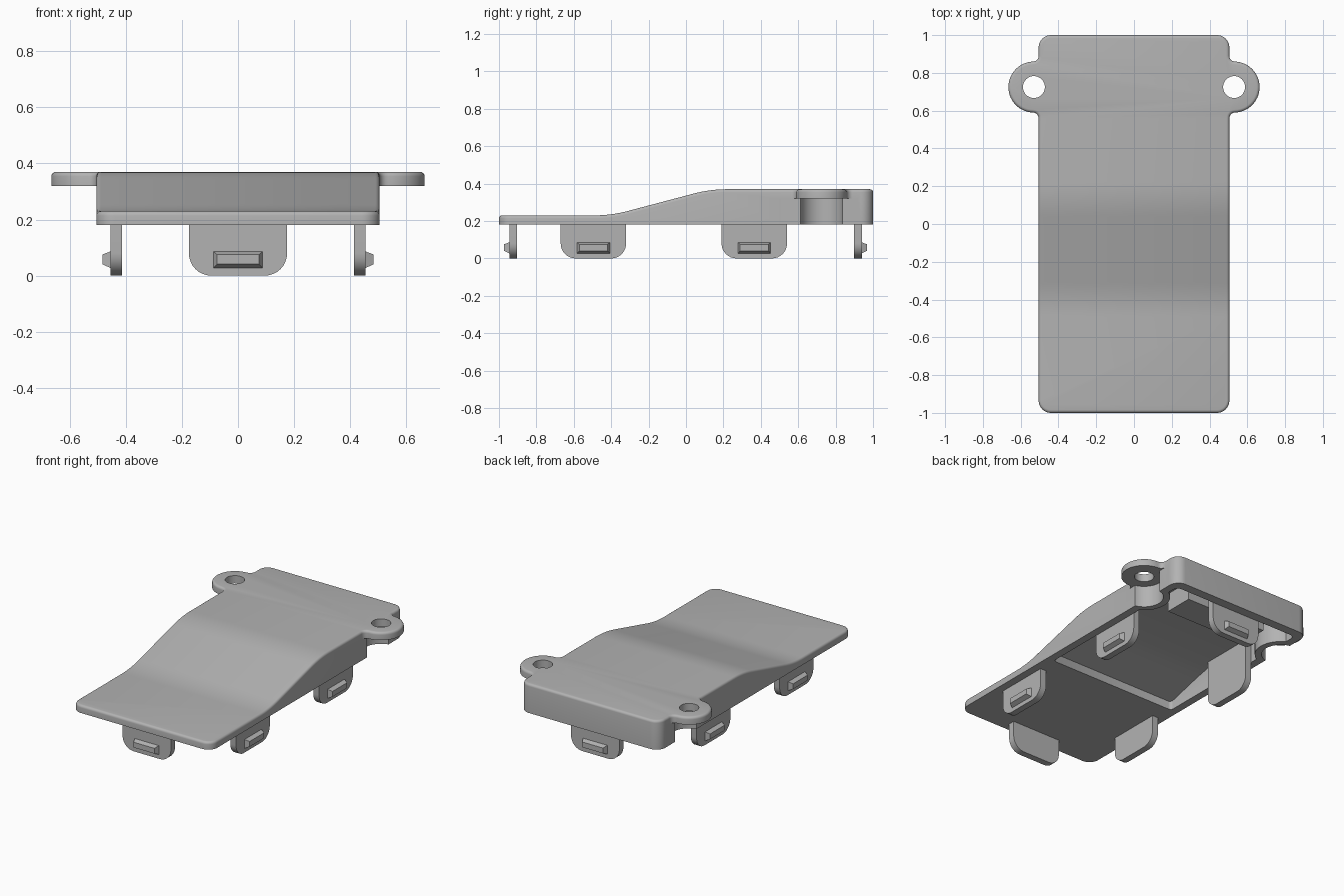
import bpy, bmesh
from math import sin, cos, radians, pi
from mathutils import Matrix, Vector

cube = bpy.data.objects.get("Cube")
if cube:
    bpy.data.objects.remove(cube, do_unlink=True)

GREY = (0.45, 0.45, 0.45, 1)
mat = bpy.data.materials.new("grey plastic")
mat.use_nodes = True
mat.diffuse_color = GREY
mat.node_tree.nodes["Principled BSDF"].inputs["Base Color"].default_value = GREY

BOTTOM, LOW, HIGH = 0.18, 0.23, 0.37
HALF = 0.505
EAR = Vector((0.53, 0.725))


def arc(cx, cy, r, a, b, n=8):
    angles = [radians(a + (b - a) * i / n) for i in range(n + 1)]
    return [(cx + r * cos(t), cy + r * sin(t)) for t in angles]


def ease(a, c, b, n=8):
    """Smooth bend from a to b around control point c."""
    a, c, b = Vector(a), Vector(c), Vector(b)
    ts = [i / n for i in range(n + 1)]
    return [tuple(a * (1 - t) ** 2 + c * 2 * t * (1 - t) + b * t * t) for t in ts]


def prism(name, points, lo, hi, axis="z"):
    """Extrude a closed 2D outline along z (plan), x (side profile) or y (front)."""
    put = {"z": lambda p, h: (p[0], p[1], h),
           "x": lambda p, h: (h, p[0], p[1]),
           "y": lambda p, h: (p[0], h, p[1])}[axis]
    bm = bmesh.new()
    face = bm.faces.new([bm.verts.new(put(p, lo)) for p in points])
    side = bmesh.ops.extrude_face_region(bm, geom=[face])
    shift = Vector(put((0, 0), hi - lo))
    bmesh.ops.translate(bm, vec=shift, verts=[v for v in side["geom"] if isinstance(v, bmesh.types.BMVert)])
    bmesh.ops.recalc_face_normals(bm, faces=bm.faces)
    mesh = bpy.data.meshes.new(name)
    bm.to_mesh(mesh)
    bm.free()
    mesh.materials.append(mat)
    obj = bpy.data.objects.new(name, mesh)
    bpy.context.collection.objects.link(obj)
    return obj


def combine(obj, other, operation):
    """Apply a boolean and discard the cutter."""
    mod = obj.modifiers.new("cut", "BOOLEAN")
    mod.operation, mod.solver, mod.object = operation, "EXACT", other
    bpy.context.view_layer.update()
    graph = bpy.context.evaluated_depsgraph_get()
    mesh = bpy.data.meshes.new_from_object(obj.evaluated_get(graph))
    obj.modifiers.clear()
    obj.data = mesh
    bpy.data.objects.remove(other, do_unlink=True)


def smooth(obj):
    bpy.ops.object.select_all(action="DESELECT")
    obj.select_set(True)
    bpy.context.view_layer.objects.active = obj
    bpy.ops.object.shade_smooth_by_angle(angle=radians(32))


def mirrored(half):
    return half + [(-x, y) for x, y in reversed(half)]


def disc(r, side, lo, hi):
    return prism("disc_cutter", arc(side * EAR.x, EAR.y, r, 0, 352.5, 47), lo, hi)


# Cover: plan outline with two screw ears, crossed with the sloping profile
fillet = 0.03
half = (arc(HALF - 0.065, -0.935, 0.065, -90, 0)
        + arc(HALF + fillet, EAR.y - 0.165, fillet, 180, 92, 6)
        + arc(EAR.x, EAR.y, 0.135, -88, 88, 28)
        + arc(HALF + fillet, EAR.y + 0.165, fillet, 268, 180, 6)
        + arc(HALF - 0.065, 0.935, 0.065, 0, 90))
cover = prism("cover", mirrored(half), BOTTOM, 0.5)
rise = (HIGH - LOW) / 0.53 * 0.09
profile = ([(-1.1, 0.1), (-1.1, LOW)]
           + ease((-0.49, LOW), (-0.4, LOW), (-0.31, LOW + rise))
           + ease((0.04, HIGH - rise), (0.13, HIGH), (0.22, HIGH))
           + [(1.1, HIGH), (1.1, 0.1)])
combine(cover, prism("profile_cutter", profile, -0.9, 0.9, "x"), "INTERSECT")

# Rounded top rim
bm = bmesh.new()
bm.from_mesh(cover.data)
bmesh.ops.remove_doubles(bm, verts=bm.verts, dist=1e-5)
bm.normal_update()
rim = [e for e in bm.edges if len(e.link_faces) == 2
       and max(f.normal.z for f in e.link_faces) > 0.8
       and min(f.normal.z for f in e.link_faces) < 0.3]
bmesh.ops.bevel(bm, geom=rim, offset=0.016, segments=4, profile=0.5, affect="EDGES")
bm.to_mesh(cover.data)
bm.free()

# Space below the ears, screw recesses and screw holes
for side in (1, -1):
    x0, x1 = side * HALF, side * 0.8
    under = prism("under_cutter", [(x0, 0.5), (x1, 0.5), (x1, 0.92), (x0, 0.92)], 0, 0.32)
    combine(cover, under, "DIFFERENCE")
    combine(cover, disc(0.115, side, 0, 0.32), "DIFFERENCE")
    combine(cover, disc(0.058, side, 0, 0.5), "DIFFERENCE")

# Hollow underside, leaving walls around the recesses
inner = arc(0.435, -0.18, 0.02, -90, 0, 3) + arc(0.425, 0.91, 0.03, 0, 90, 5)
cavity = prism("cavity_cutter", mirrored(inner), 0.1, 0.5)
ceiling = [(-0.5, 0.05), (-0.5, 0.155), (0.04, HIGH - rise - 0.05), (0.15, 0.32), (1.1, 0.32), (1.1, 0.05)]
combine(cavity, prism("ceiling_cutter", ceiling, -0.9, 0.9, "x"), "INTERSECT")
for side in (1, -1):
    combine(cavity, disc(0.155, side, 0, 0.6), "DIFFERENCE")
combine(cover, cavity, "DIFFERENCE")
smooth(cover)

# Block under the thick end
prism("inner_block", [(-0.29, 0.66), (0.29, 0.66), (0.29, 0.85), (-0.29, 0.85)], 0.2, 0.33)


# Snap clips: rounded tab with a tapered catch on the outer face
def clip(name, x, y, angle, top):
    tab = [(0.175, top)] + arc(0.095, 0.08, 0.08, 0, -90)
    tab = prism(name, mirrored(tab), 0, 0.042, "y")
    catch = prism(name + "_catch", [(-0.09, 0.025), (0.09, 0.025), (0.09, 0.088), (-0.09, 0.088)],
                  -0.028, 0.005, "y")
    for v in catch.data.vertices:
        if v.co.y < 0:
            v.co.x *= 0.84
            v.co.z = 0.058 + (v.co.z - 0.0565) * 0.55
    place = Matrix.Translation((x, y, 0)) @ Matrix.Rotation(angle, 4, "Z")
    for part in (tab, catch):
        part.data.transform(place)
    smooth(tab)


clip("front_clip", 0, -0.945, 0, 0.2)
clip("back_clip", 0, 0.94, pi, 0.33)
for side, word in ((1, "left"), (-1, "right")):
    clip(word + "_front_clip", side * 0.455, -0.495, side * pi / 2, 0.2)
    clip(word + "_back_clip", side * 0.455, 0.365, side * pi / 2, 0.33)
